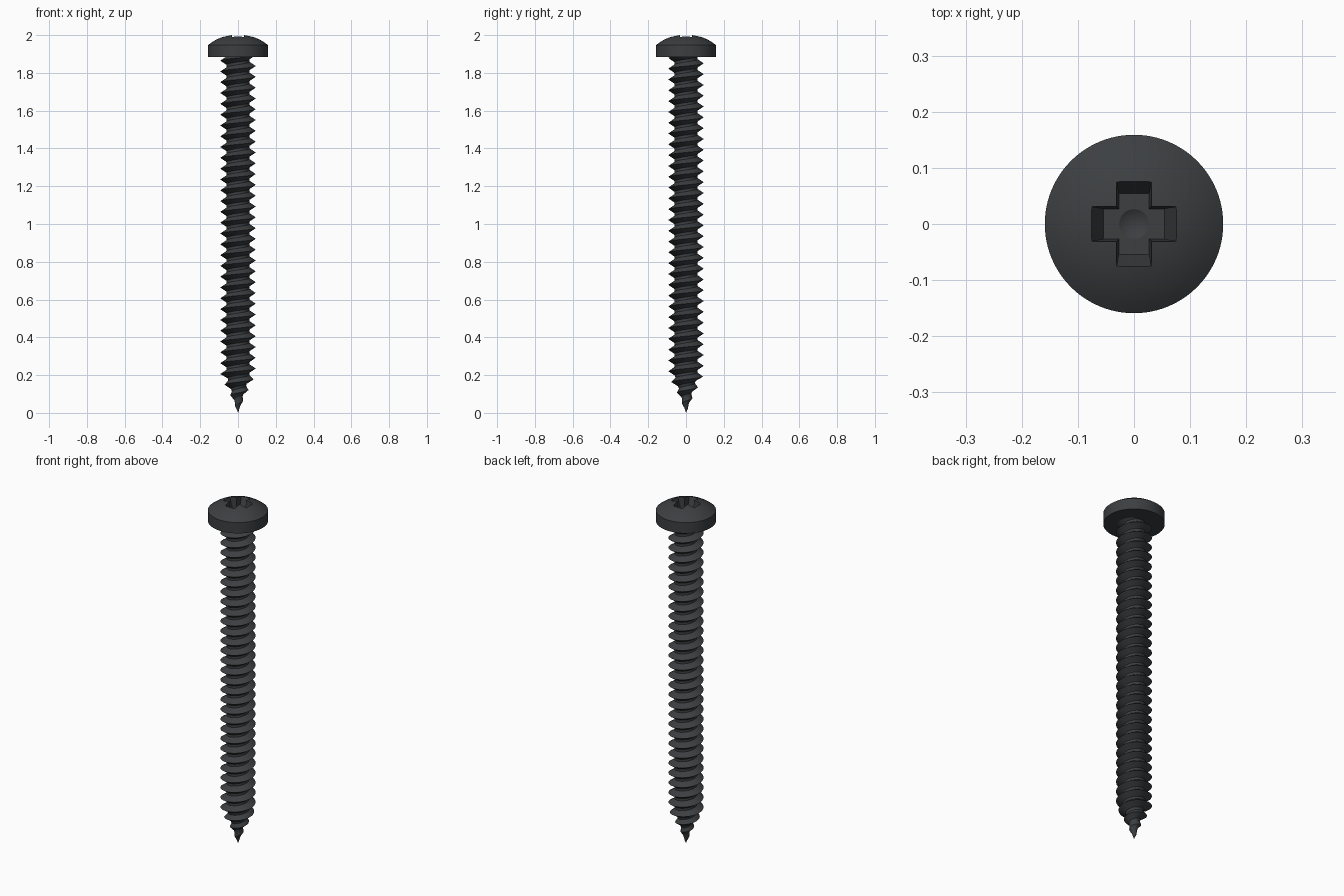
import bpy, bmesh, math

if "Cube" in bpy.data.objects:
    bpy.data.objects.remove(bpy.data.objects["Cube"])

mat = bpy.data.materials.new("black_oxide")
mat.diffuse_color = (0.045, 0.049, 0.053, 1)
mat.use_nodes = True
mat.node_tree.nodes["Principled BSDF"].inputs["Base Color"].default_value = mat.diffuse_color


def make_object(name, bm):
    bmesh.ops.recalc_face_normals(bm, faces=bm.faces[:])
    me = bpy.data.meshes.new(name)
    bm.to_mesh(me)
    bm.free()
    ob = bpy.data.objects.new(name, me)
    bpy.context.collection.objects.link(ob)
    me.materials.append(mat)
    return ob


def smooth(ob, angle=30):
    bpy.ops.object.select_all(action='DESELECT')
    ob.select_set(True)
    bpy.context.view_layer.objects.active = ob
    bpy.ops.object.shade_smooth_by_angle(angle=math.radians(angle))


def lathe(profile, n):
    """Closed solid of revolution from (r, z) points that start and end on the axis."""
    bm = bmesh.new()
    vs = [bm.verts.new((r, 0, z)) for r, z in profile]
    es = [bm.edges.new(p) for p in zip(vs, vs[1:])]
    bmesh.ops.spin(bm, geom=vs + es, cent=(0, 0, 0), axis=(0, 0, 1),
                   angle=math.tau, steps=n)
    bmesh.ops.remove_doubles(bm, verts=bm.verts[:], dist=1e-5)
    return bm


def lerp(table, z):
    for (z0, v0), (z1, v1) in zip(table, table[1:]):
        if z <= z1:
            return v0 + (v1 - v0) * max(0, z - z0) / (z1 - z0)
    return table[-1][1]


# Threaded shaft: one helical strip whose neighbouring turns share edges
PITCH, SEG, CREST_Z, TOP = 0.0572, 32, 0.1775, 1.9
CORE = [(0, 0), (0.04, 0.013), (0.1, 0.028), (0.15, 0.045), (0.2, 0.06)]
TOOTH = [(0, 0), (0.05, 0.006), (0.1, 0.016), (0.15, 0.026), (0.2, 0.033)]
TURN = [(-0.5, 0), (-0.38, 0), (0, 1), (0.38, 0), (0.5, 0)]

bm = bmesh.new()
rows = []
for i in range(-4 * SEG, 31 * SEG + 1):
    a = math.tau * i / SEG
    row = []
    for frac, h in TURN:
        z = min(max(CREST_Z + PITCH * (i / SEG + frac), 0), TOP)
        r = lerp(CORE, z) + h * lerp(TOOTH, z)
        row.append(bm.verts.new((r * math.cos(a), r * math.sin(a), z)))
    rows.append(row)
for p, q in zip(rows, rows[1:]):
    for j in range(len(TURN) - 1):
        bm.faces.new((p[j], q[j], q[j + 1], p[j + 1]))
bmesh.ops.remove_doubles(bm, verts=bm.verts[:], dist=1e-5)
bmesh.ops.dissolve_degenerate(bm, dist=1e-5, edges=bm.edges[:])
smooth(make_object("threaded_shaft", bm))

# Pan head: straight rim with a shallow spherical dome
R, APEX, RIM = 0.25, 2.004, 0.159
dome = [(x, APEX - R + math.sqrt(R * R - x * x))
        for x in (RIM * (1 - k / 10) for k in range(11))]
head = make_object("head", lathe([(0, 1.884), (RIM, 1.884)] + dome, 96))


# Cross recess cutter: tapered cross plus a conical dimple
def cross(bm, arm, w, z):
    pts = []
    for k in range(4):
        c, s = round(math.cos(k * math.pi / 2)), round(math.sin(k * math.pi / 2))
        for x, y in ((arm, -w), (arm, w), (w, w)):
            pts.append(bm.verts.new((x * c - y * s, x * s + y * c, z)))
    return pts


bm = bmesh.new()
low = cross(bm, 0.054, 0.027, 1.93)
high = cross(bm, 0.082, 0.032, 2.01)
bm.faces.new(low)
bm.faces.new(high)
for k in range(12):
    m = (k + 1) % 12
    bm.faces.new((low[k], low[m], high[m], high[k]))
cutters = [make_object("recess_cutter", bm),
           make_object("dimple_cutter",
                       lathe([(0, 1.912), (0.0265, 1.929), (0.0265, 1.96), (0, 1.96)], 24))]
for c in cutters:
    mod = head.modifiers.new(c.name, 'BOOLEAN')
    mod.operation = 'DIFFERENCE'
    mod.solver = 'EXACT'
    mod.object = c
bpy.context.view_layer.objects.active = head
for c in cutters:
    bpy.ops.object.modifier_apply(modifier=c.name)
for c in cutters:
    bpy.data.objects.remove(c)
smooth(head)
